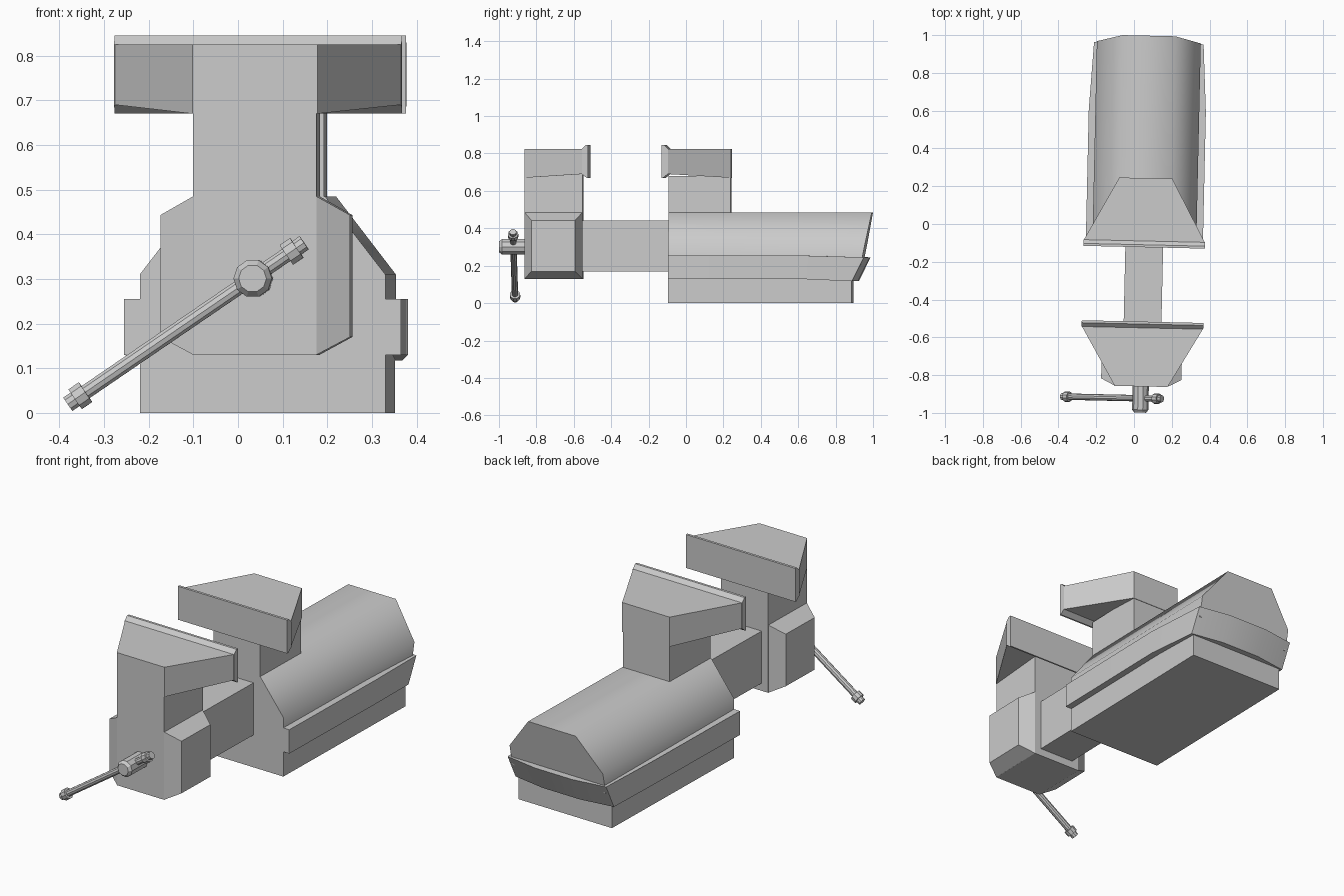
import bpy, bmesh
from math import radians, cos, sin, pi
from mathutils import Matrix, Vector

if "Cube" in bpy.data.objects:
    bpy.data.objects.remove(bpy.data.objects["Cube"])

# the whole vise is turned slightly about z
FRAME = Matrix.Translation((0.057, 0, 0)) @ Matrix.Rotation(-0.0225, 4, 'Z')


def loft(name, rings, smooth=None, local=Matrix()):
    """Join matching rings of points with quads and cap both ends."""
    bm = bmesh.new()
    loops = [[bm.verts.new(p) for p in ring] for ring in rings]
    n = len(loops[0])
    for a, b in zip(loops, loops[1:]):
        for i in range(n):
            j = (i + 1) % n
            bm.faces.new((a[i], a[j], b[j], b[i]))
    bm.faces.new(loops[0])
    bm.faces.new(loops[-1])
    bmesh.ops.recalc_face_normals(bm, faces=bm.faces)
    me = bpy.data.meshes.new(name)
    bm.to_mesh(me)
    bm.free()
    if smooth:
        me.shade_smooth()
        me.set_sharp_from_angle(angle=radians(smooth))
    ob = bpy.data.objects.new(name, me)
    bpy.context.collection.objects.link(ob)
    ob.matrix_world = FRAME @ local
    return ob


def box(name, w, y0, y1, z0, z1):
    """Box of half width w."""
    return loft(name, [[(-w, y0, z), (w, y0, z), (w, y1, z), (-w, y1, z)] for z in (z0, z1)])


def lathe(name, profile, sides, local):
    """Turn (radius, height) pairs about the local z axis."""
    rings = [[(r * cos(2 * pi * i / sides), r * sin(2 * pi * i / sides), h)
              for i in range(sides)] for r, h in profile]
    return loft(name, rings, None, local)


def jaw(name, wide, narrow):
    """Tapered jaw head plus a flared jaw plate; d points to the opening."""
    d = 1 if wide > narrow else -1
    low = [(-.32, wide, .69), (.32, wide, .69), (.14, narrow, .67), (-.14, narrow, .67)]
    loft(name + "_head", [low, [(x, y, .825) for x, y, z in low]])
    plate = [(0, .69), (0, .825), (.02, .845), (.033, .845), (.033, .67), (.025, .67)]
    loft(name + "_plate", [[(x, wide + d * y, z) for y, z in plate] for x in (-.322, .322)])


# fixed body: foot, ribbed band and roof-shaped top with a leaning end
box("base_foot", .275, -.09, .89, 0, .18)
roof = [(.275, .2), (.275, .31), (.14, .485), (-.14, .485), (-.275, .31), (-.275, .2)]
loft("body_top", [[(x, -.09, z) for x, z in roof],
                  [(x, .997 - .2 * (.485 - z), z) for x, z in roof]], 60)

right = [(.31, -.09), (.31, .6), (.29, .957), (.11, .985)]
plan = right + [(-x, y) for x, y in reversed(right)]
loft("body_band", [
    [(x, y - (.063 if y > .9 else 0), .117 if y > .9 else .13) for x, y in plan],
    [(x, y, .245 if y > .9 else .255) for x, y in plan]], 30)

# fixed jaw
box("fixed_jaw_column", .1375, -.09, .24, .47, .68)
jaw("fixed_jaw", -.09, .243)

# sliding bar
box("slide_bar", .1, -.57, -.07, .17, .443)

# moving jaw: straight column with bevelled cheeks at the sides
box("moving_jaw_column", .1385, -.86, -.55, .13, .69)
for side, s in (("left", -1), ("right", 1)):
    inner = [(-.86, .13), (-.55, .13), (-.55, .485), (-.86, .485)]
    outer = [(-.822, .17), (-.59, .17), (-.59, .443), (-.822, .443)]
    loft("moving_jaw_cheek_" + side, [[(s * .138, y, z) for y, z in inner],
                                      [(s * .2125, y, z) for y, z in outer]])
jaw("moving_jaw", -.55, -.86)

# screw end, axis pointing to the front
lathe("screw_end", [(.043, 0), (.043, .14), (.031, .155)], 10,
      Matrix.Translation((-.002, -.844, .301)) @ Matrix.Rotation(pi / 2, 4, 'X'))

# handle rod with stepped stops at both ends
axis = Vector((.826, 0, .564)).to_track_quat('Z', 'Y').to_matrix().to_4x4()
rod = Matrix.Translation((-.002, -.923, .303)) @ axis
lathe("handle_rod", [(.017, -.46), (.017, .09)], 10, rod)
for name, s, h in (("lower", -1, .455), ("upper", 1, .09)):
    lathe("handle_stop_" + name, [(.028, s * h), (.028, s * (h + .028)), (.019, s * (h + .028)),
                                  (.019, s * (h + .048))], 10, rod)
